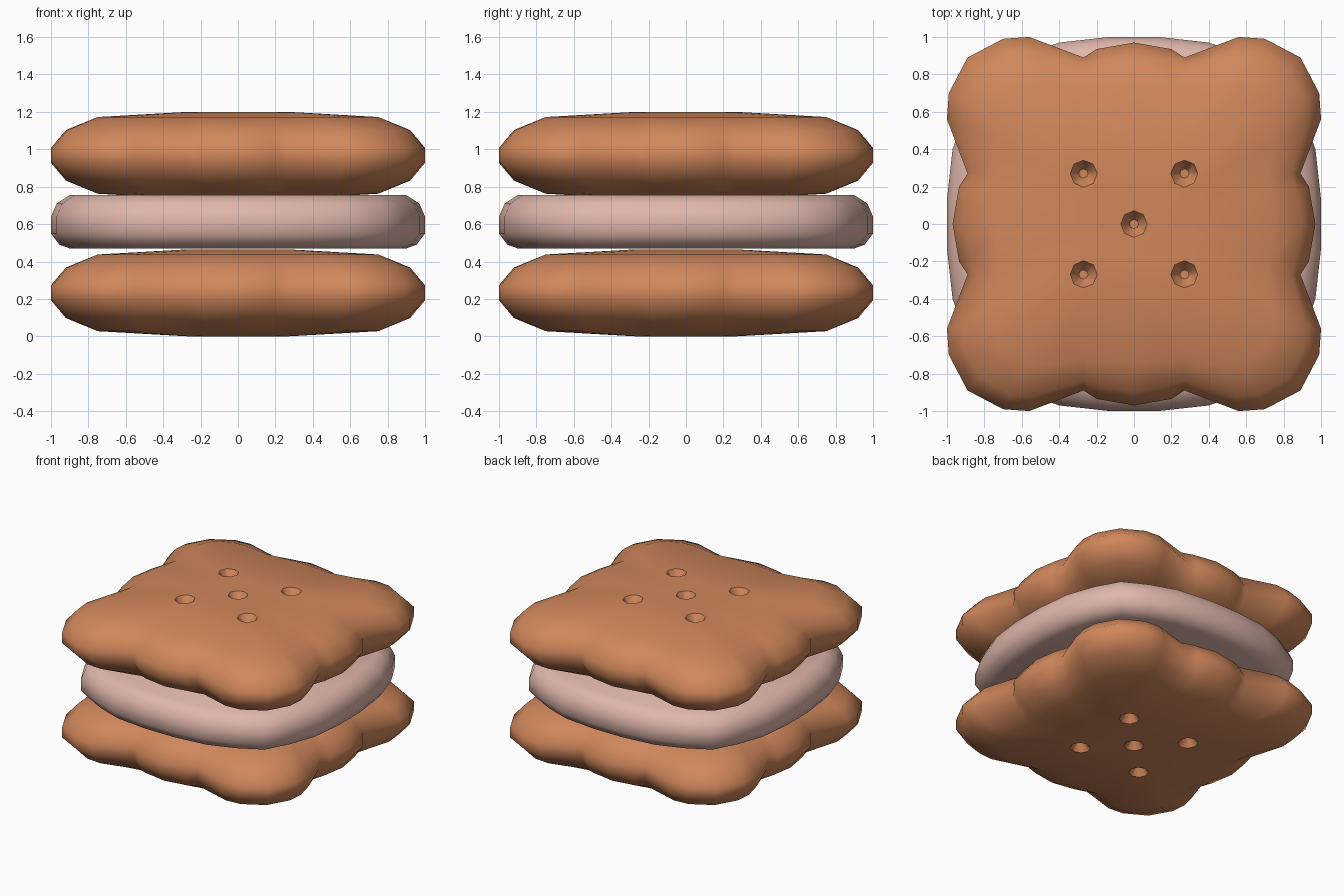
import bpy, bmesh, math
from mathutils import Matrix

if "Cube" in bpy.data.objects:
    bpy.data.objects.remove(bpy.data.objects["Cube"])


def material(name, rgb):
    m = bpy.data.materials.new(name)
    m.diffuse_color = (*rgb, 1)
    m.use_nodes = True
    m.node_tree.nodes["Principled BSDF"].inputs["Base Color"].default_value = m.diffuse_color
    return m


biscuit = material("biscuit brown", (0.63, 0.242, 0.105))
pink = material("pale pink cream", (0.74, 0.47, 0.41))


def outline(octant):
    """Mirror an eighth of the outline over the diagonal, then turn it four times."""
    quarter = octant + [(y, x) for x, y in reversed(octant[:-1])]
    quarter.pop()
    pts = []
    for _ in range(4):
        pts += quarter
        quarter = [(y, -x) for x, y in quarter]
    return pts


def stack(name, levels, mat):
    """Skin a solid through (z, eighth outline) levels."""
    bm = bmesh.new()
    rings = [[bm.verts.new((x, y, z)) for x, y in outline(o)] for z, o in levels]
    n = len(rings[0])
    for a, b in zip(rings, rings[1:]):
        for i in range(n):
            j = (i + 1) % n
            bm.faces.new((a[i], a[j], b[j], b[i]))
    bm.faces.new(rings[0])
    bm.faces.new(rings[-1])
    bmesh.ops.recalc_face_normals(bm, faces=bm.faces)
    me = bpy.data.meshes.new(name)
    bm.to_mesh(me)
    bm.free()
    me.materials.append(mat)
    ob = bpy.data.objects.new(name, me)
    bpy.context.collection.objects.link(ob)
    return ob


def select(ob):
    bpy.ops.object.select_all(action='DESELECT')
    ob.select_set(True)
    bpy.context.view_layer.objects.active = ob


def smooth(ob, deg):
    select(ob)
    bpy.ops.object.shade_smooth_by_angle(angle=math.radians(deg))


# Biscuit: scalloped rim closing to a gentle dome on both sides
half = [
    (0.04, [(0, .97), (.2, .935), (.27, .89), (.56, 1), (.70, .99), (.89, .89)]),
    (0.135, [(0, .90), (.18, .87), (.27, .84), (.54, .92), (.66, .91), (.82, .82)]),
    (0.205, [(0, .74), (.18, .73), (.27, .72), (.45, .75), (.56, .75), (.69, .69)]),
    (0.2325, [(0, .27), (.07, .27), (.1, .27), (.16, .27), (.2, .27), (.27, .27)]),
]
top = stack("top_biscuit", [(-z, o) for z, o in reversed(half)] + half, biscuit)

# Five eight-sided dimples in the outer face
bm = bmesh.new()
for x, y, z in [(0, 0, .2325)] + [(sx * .27, sy * .27, .228) for sx in (-1, 1) for sy in (-1, 1)]:
    bmesh.ops.create_cone(bm, cap_ends=True, segments=8, radius1=.025, radius2=.13,
                          depth=.16, matrix=Matrix.Translation((x, y, z + .01)))
cut_mesh = bpy.data.meshes.new("dimple_cutter")
bm.to_mesh(cut_mesh)
bm.free()
cutter = bpy.data.objects.new("dimple_cutter", cut_mesh)
cutter.hide_render = True
bpy.context.collection.objects.link(cutter)
mod = top.modifiers.new("dimples", 'BOOLEAN')
mod.object = cutter
mod.operation = 'DIFFERENCE'
mod.solver = 'EXACT'
select(top)
bpy.ops.object.modifier_apply(modifier=mod.name)
bpy.data.objects.remove(cutter)
top.data.materials.clear()
top.data.materials.append(biscuit)
for p in top.data.polygons:
    p.material_index = 0

# Bottom biscuit is the same one turned upside down
bottom = bpy.data.objects.new("bottom_biscuit", top.data.copy())
bpy.context.collection.objects.link(bottom)
bottom.data.transform(Matrix.Diagonal((1, 1, -1, 1)))
bottom.data.flip_normals()
bottom.location.z = 0.2325
top.location.z = 0.9675
smooth(top, 48)
smooth(bottom, 48)

# Cream filling: rounded square slab
slab = [(0, 1), (.13, 1), (.4, .97), (.61, .895), (.795, .795)]
levels = [(.47, .90), (.49, .955), (.55, 1), (.64, 1), (.71, .97), (.755, .90)]
cream = stack("cream_filling", [(z, [(x * s, y * s) for x, y in slab]) for z, s in levels], pink)
smooth(cream, 50)
